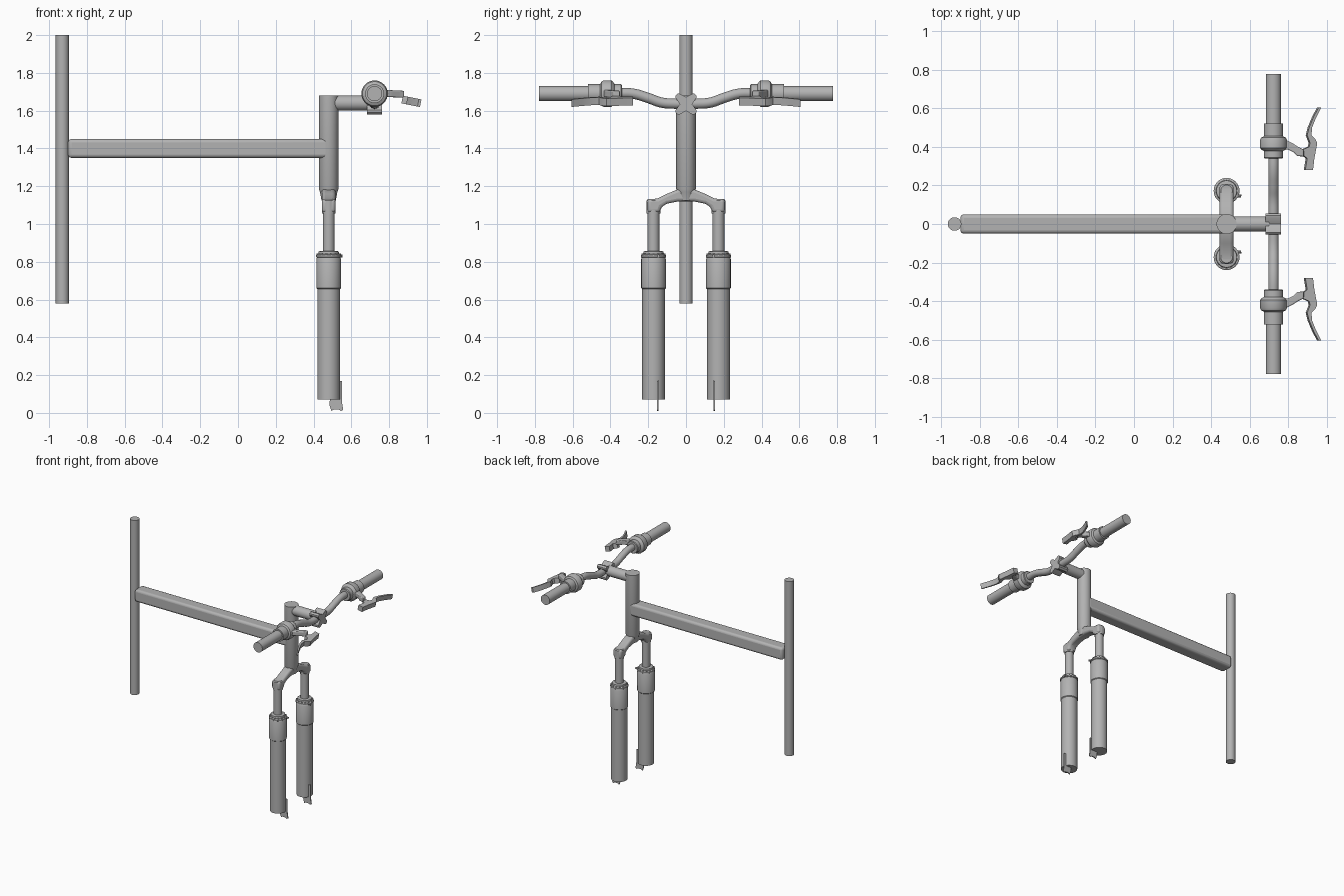
import bpy, bmesh, math
from mathutils import Vector, Matrix

if "Cube" in bpy.data.objects:
    bpy.data.objects.remove(bpy.data.objects["Cube"], do_unlink=True)

grey = bpy.data.materials.new("frame grey")
grey.use_nodes = True
GREY = (0.45, 0.45, 0.45, 1)
grey.diffuse_color = GREY
grey.node_tree.nodes["Principled BSDF"].inputs["Base Color"].default_value = GREY

HEAD_X, BAR_X, BAR_Z, GRIP_Z, LEG_Y = 0.48, 0.723, 1.635, 1.69, 0.172
TURN = {"X": Matrix.Rotation(math.pi / 2, 4, "Y"),
        "Y": Matrix.Rotation(-math.pi / 2, 4, "X"),
        "Z": Matrix.Identity(4)}


def finish(name, bm, bevel=0):
    bmesh.ops.recalc_face_normals(bm, faces=bm.faces)
    mesh = bpy.data.meshes.new(name)
    bm.to_mesh(mesh)
    bm.free()
    mesh.shade_smooth()
    mesh.set_sharp_from_angle(angle=math.radians(35))
    mesh.materials.append(grey)
    obj = bpy.data.objects.new(name, mesh)
    bpy.context.collection.objects.link(obj)
    if bevel:
        mod = obj.modifiers.new("soft edges", "BEVEL")
        mod.width, mod.segments = bevel, 3
        mod.limit_method = "ANGLE"
    return obj


def lathe(name, centre, axis, profile, flip=1, segs=32):
    """Closed round part from (radius, distance along axis) pairs."""
    bm = bmesh.new()
    rings = []
    for r, t in profile:
        ring = []
        for i in range(segs):
            a = math.tau * i / segs
            p = TURN[axis] @ Vector((r * math.cos(a), r * math.sin(a), t * flip))
            ring.append(bm.verts.new(p + Vector(centre)))
        rings.append(ring)
    for a, b in zip(rings, rings[1:]):
        for i in range(segs):
            j = (i + 1) % segs
            bm.faces.new((a[i], a[j], b[j], b[i]))
    bm.faces.new(rings[0])
    bm.faces.new(rings[-1])
    return finish(name, bm)


def prism(name, outline, offset, bevel=0):
    """Outline of 3D points pushed along an offset."""
    bm = bmesh.new()
    a = [bm.verts.new(p) for p in outline]
    b = [bm.verts.new(Vector(p) + Vector(offset)) for p in outline]
    bm.faces.new(a)
    bm.faces.new(b)
    for i in range(len(a)):
        j = (i + 1) % len(a)
        bm.faces.new((a[i], a[j], b[j], b[i]))
    return finish(name, bm, bevel)


def sweep(name, points, radius):
    """Round tube along a smooth path."""
    curve = bpy.data.curves.new(name, "CURVE")
    curve.dimensions = "3D"
    curve.bevel_depth, curve.bevel_resolution = radius, 6
    curve.use_fill_caps = True
    spline = curve.splines.new("BEZIER")
    spline.bezier_points.add(len(points) - 1)
    for bp, p in zip(spline.bezier_points, points):
        bp.co = p
        bp.handle_left_type = bp.handle_right_type = "AUTO"
    curve.materials.append(grey)
    obj = bpy.data.objects.new(name, curve)
    bpy.context.collection.objects.link(obj)
    return obj


# Frame tubes
lathe("seat_tube", (-0.93, 0, 0), "Z", [(0.035, 0.58), (0.035, 2)])
prism("top_tube", [(-0.9, y, z) for y, z in
                   ((-0.05, 1.35), (0.05, 1.35), (0.05, 1.45), (-0.05, 1.45))],
      (HEAD_X + 0.9, 0, 0), 0.018)
lathe("head_tube", (HEAD_X, 0, 0), "Z",
      [(0.038, 1.125), (0.046, 1.17), (0.052, 1.185), (0.052, 1.68)])

# Fork crown arch
half = [(0.205, 1.06), (0.205, 1.13), (0.15, 1.135), (0.10, 1.16), (0.04, 1.185)]
under = [(0.04, 1.12), (0.10, 1.108), (0.13, 1.09), (0.14, 1.06)]
arch = half + [(-y, z) for y, z in half[::-1]]
arch += [(-y, z) for y, z in under[::-1]] + under
prism("fork_crown", [(HEAD_X - 0.036, y, z) for y, z in arch], (0.072, 0, 0), 0.016)

# Stem and four-cornered bar clamp
lathe("stem", (0, 0, 1.64), "X", [(0.04, HEAD_X), (0.04, 0.7)])
corner = [(0.032, 0), (0.055, 0.032), (0.055, 0.045), (0.043, 0.056), (0.032, 0.054)]
right = corner + [(0, 0.037)] + [(-y, z) for y, z in corner[::-1]]
star = right + [(y, -z) for y, z in right[-2:0:-1]]
prism("bar_clamp", [(0.682, y, BAR_Z + z) for y, z in star], (0.08, 0, 0))

# Handlebar
side = [(0.06, 1.637), (0.13, 1.643), (0.2, 1.667), (0.28, 1.69), (0.36, 1.692), (0.6, 1.69)]
path = [(-y, z) for y, z in side[::-1]] + side
sweep("handlebar", [(BAR_X, y, z) for y, z in path], 0.027)

# Lever outline seen from above
LEVER = [(0.88, 0.28), (0.92, 0.28), (0.927, 0.34), (0.942, 0.42), (0.932, 0.44),
         (0.912, 0.46), (0.915, 0.50), (0.935, 0.55), (0.963, 0.605), (0.95, 0.605),
         (0.925, 0.56), (0.90, 0.50), (0.89, 0.46), (0.905, 0.42), (0.90, 0.40),
         (0.865, 0.385), (0.865, 0.36), (0.89, 0.34)]
BRACKET = [(0.74, 0.385), (0.80, 0.385), (0.83, 0.37), (0.845, 0.352), (0.88, 0.35),
           (0.88, 0.385), (0.85, 0.40), (0.82, 0.42), (0.79, 0.435), (0.74, 0.44)]
DROPOUT = [(0.49, 0.2), (0.535, 0.17), (0.55, 0.17), (0.55, 0.06), (0.557, 0.015),
           (0.545, 0.01), (0.533, 0.018), (0.508, 0.018), (0.495, 0.01), (0.485, 0.04)]

for label, s in (("left", 1), ("right", -1)):
    # Fork leg
    leg = (HEAD_X, s * LEG_Y, 0)
    lathe(label + "_crown_socket", leg, "Z", [(0.036, 1.055), (0.036, 1.125), (0.03, 1.132)])
    lathe(label + "_stanchion", leg, "Z", [(0.031, 0.82), (0.031, 1.08)])
    lathe(label + "_fork_lower", leg, "Z",
          [(0.06, 0.07), (0.06, 0.655), (0.065, 0.66), (0.065, 0.815), (0.062, 0.822),
           (0.067, 0.825), (0.067, 0.835), (0.055, 0.842), (0.053, 0.855), (0.034, 0.858)])
    for i in range(14):
        a = math.tau * i / 14
        lathe(f"{label}_seal_stud_{i}",
              (HEAD_X + 0.058 * math.cos(a), s * LEG_Y + 0.058 * math.sin(a), 0),
              "Z", [(0.006, 0.83), (0.006, 0.844)], segs=8)
    lathe(label + "_adjuster", (HEAD_X, s * 0.145, 0.83), "X",
          [(0.008, 0.05), (0.008, 0.074)], segs=10)
    prism(label + "_dropout", [(x, s * 0.15 - 0.004, z) for x, z in DROPOUT], (0, 0.008, 0))

    # Grip, shifter collars and brake
    hub = (BAR_X, 0, GRIP_Z)
    lathe(label + "_grip", hub, "Y", [(0.04, 0.5), (0.04, 0.777)], s)
    lathe(label + "_shifter", hub, "Y",
          [(0.046, 0.34), (0.05, 0.345), (0.05, 0.378), (0.062, 0.385), (0.07, 0.395),
           (0.07, 0.435), (0.064, 0.448), (0.05, 0.455), (0.05, 0.52)], s)
    prism(label + "_brake_bracket",
          [(x, s * y, 1.675 - 0.05 * (x - 0.74)) for x, y in BRACKET], (0, 0, 0.037), 0.006)
    prism(label + "_brake_lever",
          [(x, s * y, 1.62 + 0.2 * (0.96 - x)) for x, y in LEVER], (0.008, 0, 0.04))
